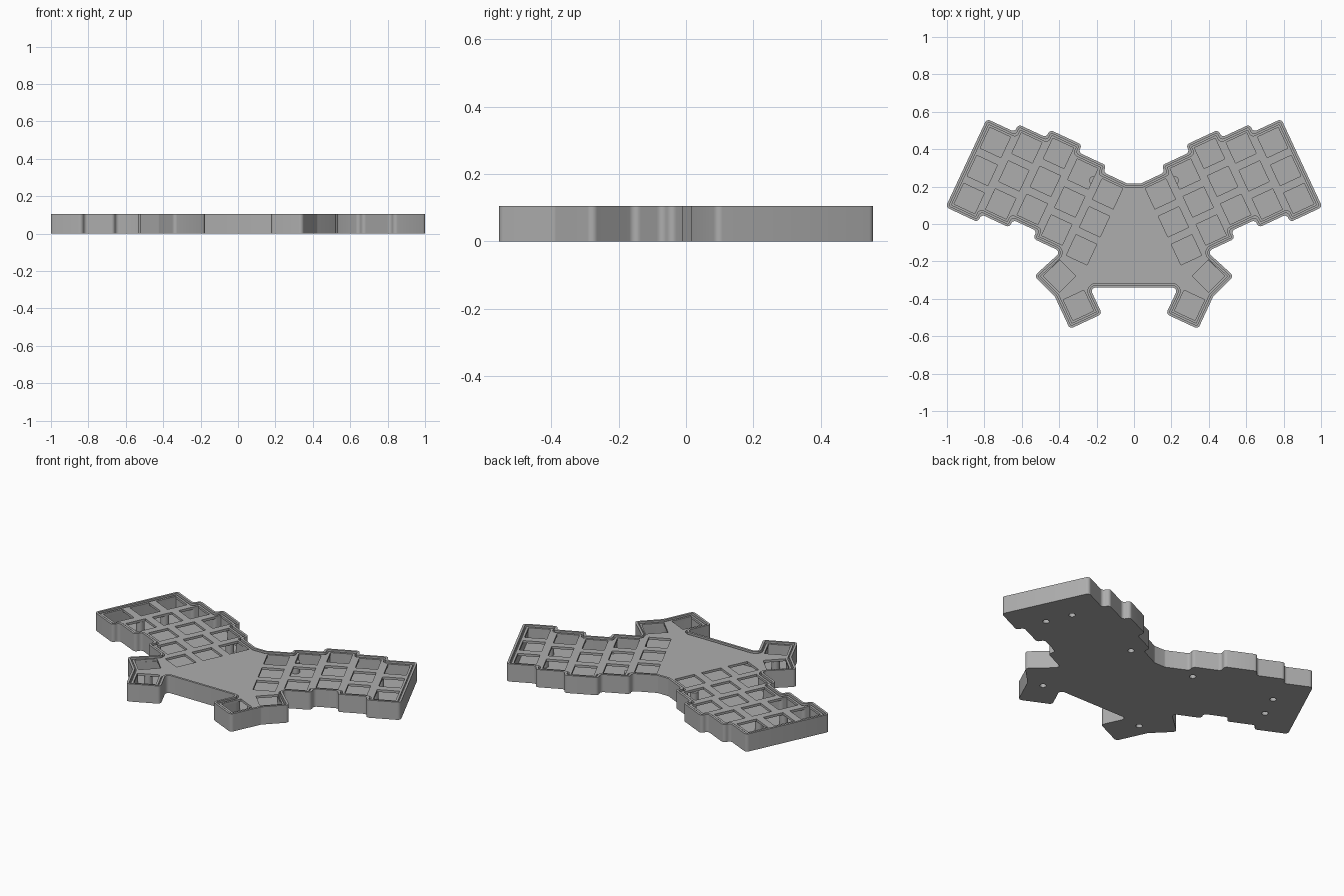
import bpy, bmesh, math
from mathutils import Vector, Matrix

if "Cube" in bpy.data.objects:
    bpy.data.objects.remove(bpy.data.objects["Cube"])

PITCH, REACH, KEY = 0.165, 0.095, 0.122
HEIGHT, FLOOR, LEDGE, PLATE = 0.105, 0.02, 0.084, 0.098
TILT = math.radians(25)
ORIGIN = Vector((0.811, 0.286))          # middle key of the outermost column
STAGGER = [0, 0.045, 0.09, 0.045, 0.005]  # column shifts, outer to inner

grey = bpy.data.materials.new("mid_grey")
grey.diffuse_color = (0.42, 0.42, 0.42, 1)
grey.use_nodes = True
grey.node_tree.nodes["Principled BSDF"].inputs["Base Color"].default_value = grey.diffuse_color


def rot(a):
    return Matrix.Rotation(a, 2)


def local(a, b):
    return ORIGIN + rot(TILT) @ Vector((a, b))


def mirrored(pts):
    return [Vector((-p.x, p.y)) for p in reversed(pts)]


# Right half of the case outline, from back middle clockwise to front middle
stepped = [(-.59, .265), (-.59, .305), (-.425, .305), (-.425, .35), (-.235, .35),
           (-.235, .305), (-.07, .305), (-.07, .26), (.095, .26), (.095, -.26),
           (-.095, -.26), (-.095, -.215), (-.26, -.215), (-.26, -.17),
           (-.40, -.17), (-.40, -.215), (-.565, -.215)]
thumb = [(.533, -.278), (.423, -.388), (.343, -.561), (.171, -.481), (.237, -.34)]
half = [Vector((.036, .216))] + [local(*p) for p in stepped] + [Vector(p) for p in thumb]
OUTLINE = half + mirrored(half)


def outline(inset):
    """Inset the clockwise outline, then round its corners."""
    n = len(OUTLINE)
    pts, turns = [], []
    for i, p in enumerate(OUTLINE):
        d0 = (p - OUTLINE[i - 1]).normalized()
        d1 = (OUTLINE[(i + 1) % n] - p).normalized()
        n0, n1 = Vector((d0.y, -d0.x)), Vector((d1.y, -d1.x))
        pts.append(p + (n0 + n1) * inset / (1 + n0.dot(n1)))
        turns.append(d0.x * d1.y - d0.y * d1.x)
    out = []
    for i, p in enumerate(pts):
        a, b = pts[i - 1] - p, pts[(i + 1) % n] - p
        r = max(0.02 - inset, 0.004) if turns[i] < 0 else 0.02 + inset
        ang = a.angle(b)
        t = min(r / math.tan(ang / 2), 0.48 * a.length, 0.48 * b.length)
        r = t * math.tan(ang / 2)
        s, e = p + a.normalized() * t, p + b.normalized() * t
        c = p + (a.normalized() + b.normalized()).normalized() * math.hypot(r, t)
        sweep = (s - c).angle_signed(e - c)
        for k in range(7):
            out.append(c + rot(-sweep * k / 6) @ (s - c))
    return out


def square(c, angle, size):
    h = size / 2
    return [c + rot(angle) @ Vector(q) for q in ((-h, -h), (h, -h), (h, h), (-h, h))]


def circle(c, r, n=20):
    return [c + rot(2 * math.pi * k / n) @ Vector((r, 0)) for k in range(n)]


def slab(name, loops, z0, z1):
    """Extruded flat shape; loops after the first are holes."""
    cu = bpy.data.curves.new(name, 'CURVE')
    cu.dimensions, cu.fill_mode = '2D', 'BOTH'
    cu.extrude = (z1 - z0) / 2
    for loop in loops:
        sp = cu.splines.new('POLY')
        sp.points.add(len(loop) - 1)
        for q, p in zip(sp.points, loop):
            q.co = (p.x, p.y, 0, 1)
        sp.use_cyclic_u = True
    ob = bpy.data.objects.new(name, cu)
    bpy.context.collection.objects.link(ob)
    bpy.ops.object.select_all(action='DESELECT')
    ob.select_set(True)
    bpy.context.view_layer.objects.active = ob
    bpy.ops.object.convert(target='MESH')
    ob = bpy.context.object
    bm = bmesh.new()
    bm.from_mesh(ob.data)
    bmesh.ops.translate(bm, verts=bm.verts, vec=(0, 0, (z0 + z1) / 2))
    bmesh.ops.remove_doubles(bm, verts=bm.verts, dist=1e-5)
    bmesh.ops.recalc_face_normals(bm, faces=bm.faces)
    bm.to_mesh(ob.data)
    bm.free()
    ob.data.materials.clear()
    ob.data.materials.append(grey)
    bpy.ops.object.shade_smooth_by_angle(angle=math.radians(30))
    return ob


# Switch openings: five staggered columns of three, plus two thumb keys
keys = [(local(-PITCH * c, s + PITCH * r), TILT)
        for c, s in enumerate(STAGGER) for r in (-1, 0, 1)]
keys += [(Vector((.399, -.278)), math.radians(-45)), (Vector((.297, -.435)), -TILT)]
holes = [square(c, a, KEY) for c, a in keys]
holes += [mirrored(h) for h in holes]

# Screw positions
screws = [Vector(p) for p in ((.707, .323), (.77, .18), (.217, .233), (.338, -.36))]
screws += mirrored(screws)

slab("case_floor", [outline(0)] + [circle(s, .018) for s in screws], 0, FLOOR)
slab("case_wall", [outline(0), outline(.013)], FLOOR, HEIGHT)
slab("plate_ledge", [outline(.013), outline(.03)], FLOOR, LEDGE)
slab("switch_plate", [outline(.021)] + holes, LEDGE, PLATE)
for i, s in enumerate(screws):
    slab(f"screw_post_{i + 1}", [circle(s, .023)], FLOOR, LEDGE)
